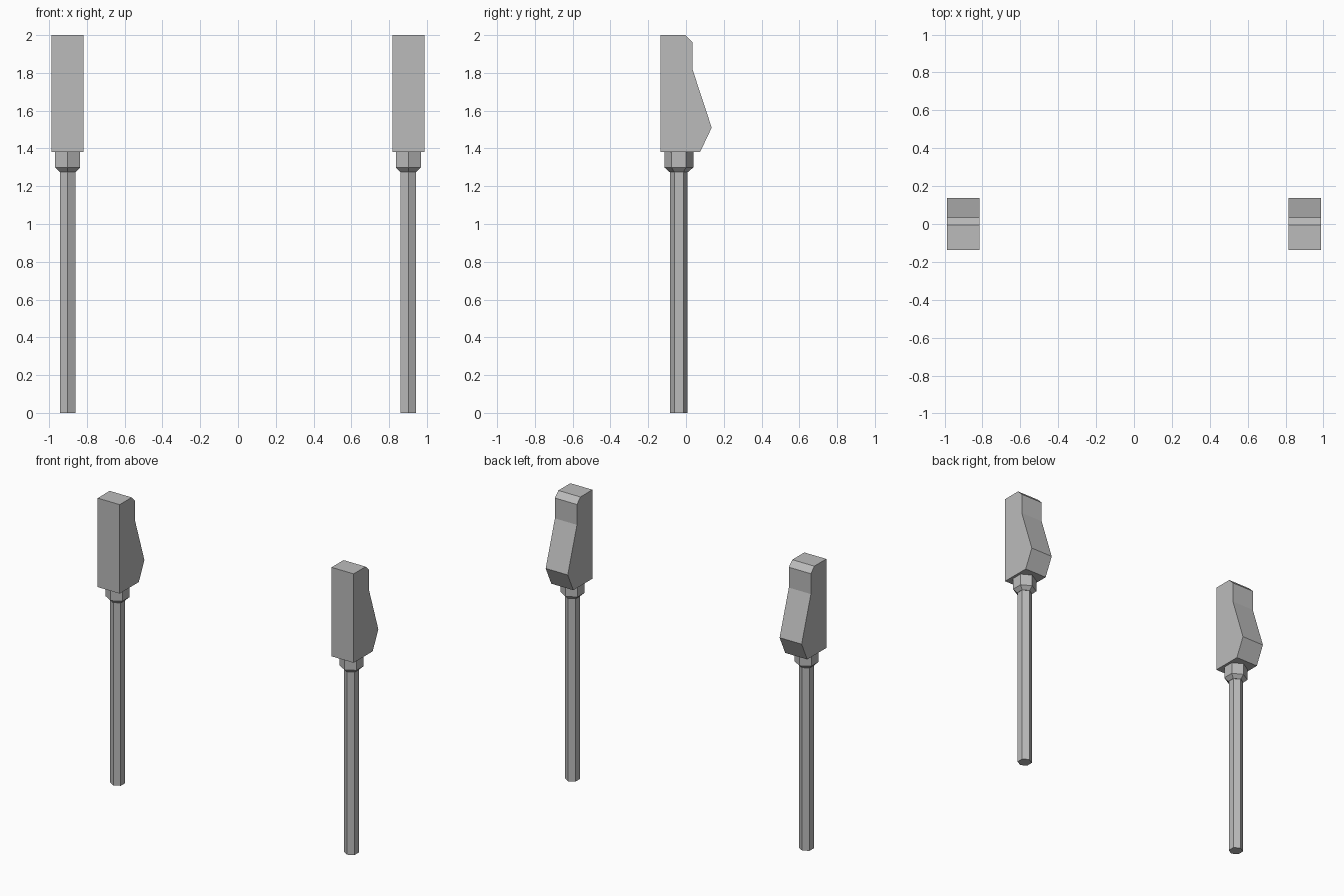
import bpy, bmesh, math

if "Cube" in bpy.data.objects:
    bpy.data.objects.remove(bpy.data.objects["Cube"])

grey = bpy.data.materials.new("plain grey")
grey.diffuse_color = (0.5, 0.5, 0.5, 1)
grey.use_nodes = True
grey.node_tree.nodes["Principled BSDF"].inputs["Base Color"].default_value = grey.diffuse_color

POST_X, POST_Y = 0.902, -0.038


def finish(name, bm):
    bmesh.ops.recalc_face_normals(bm, faces=bm.faces)
    mesh = bpy.data.meshes.new(name)
    bm.to_mesh(mesh)
    bm.free()
    mesh.materials.append(grey)
    bpy.context.collection.objects.link(bpy.data.objects.new(name, mesh))


def hex_stack(name, x, sections):
    """Six-sided column through (height, radius) sections, corners along y."""
    bm = bmesh.new()
    rings = []
    for z, r in sections:
        rings.append([bm.verts.new((x + r * math.sin(math.pi * i / 3),
                                    POST_Y + r * math.cos(math.pi * i / 3), z))
                      for i in range(6)])
    for low, high in zip(rings, rings[1:]):
        for i in range(6):
            j = (i + 1) % 6
            bm.faces.new((low[i], low[j], high[j], high[i]))
    bm.faces.new(rings[0])
    bm.faces.new(rings[-1])
    finish(name, bm)


def extruded_profile(name, x, half_width, profile):
    """Side profile of (y, z) points, extruded across x."""
    bm = bmesh.new()
    face = bm.faces.new([bm.verts.new((x - half_width, y, z)) for y, z in profile])
    out = bmesh.ops.extrude_face_region(bm, geom=[face])["geom"]
    bmesh.ops.translate(bm, vec=(2 * half_width, 0, 0),
                        verts=[v for v in out if isinstance(v, bmesh.types.BMVert)])
    finish(name, bm)


# Housing: flat front, bulging back, chamfered top edge
HOUSING = [(-0.136, 1.38), (0.074, 1.38), (0.136, 1.51), (0.034, 1.82),
           (0.034, 1.962), (-0.004, 2.0), (-0.136, 2.0)]

for side, s in (("left", -1), ("right", 1)):
    x = s * POST_X
    hex_stack(side + "_post", x, [(0, 0.047), (1.28, 0.047)])
    hex_stack(side + "_collar", x, [(1.276, 0.05), (1.30, 0.077), (1.38, 0.077)])
    extruded_profile(side + "_housing", x, 0.085, HOUSING)
